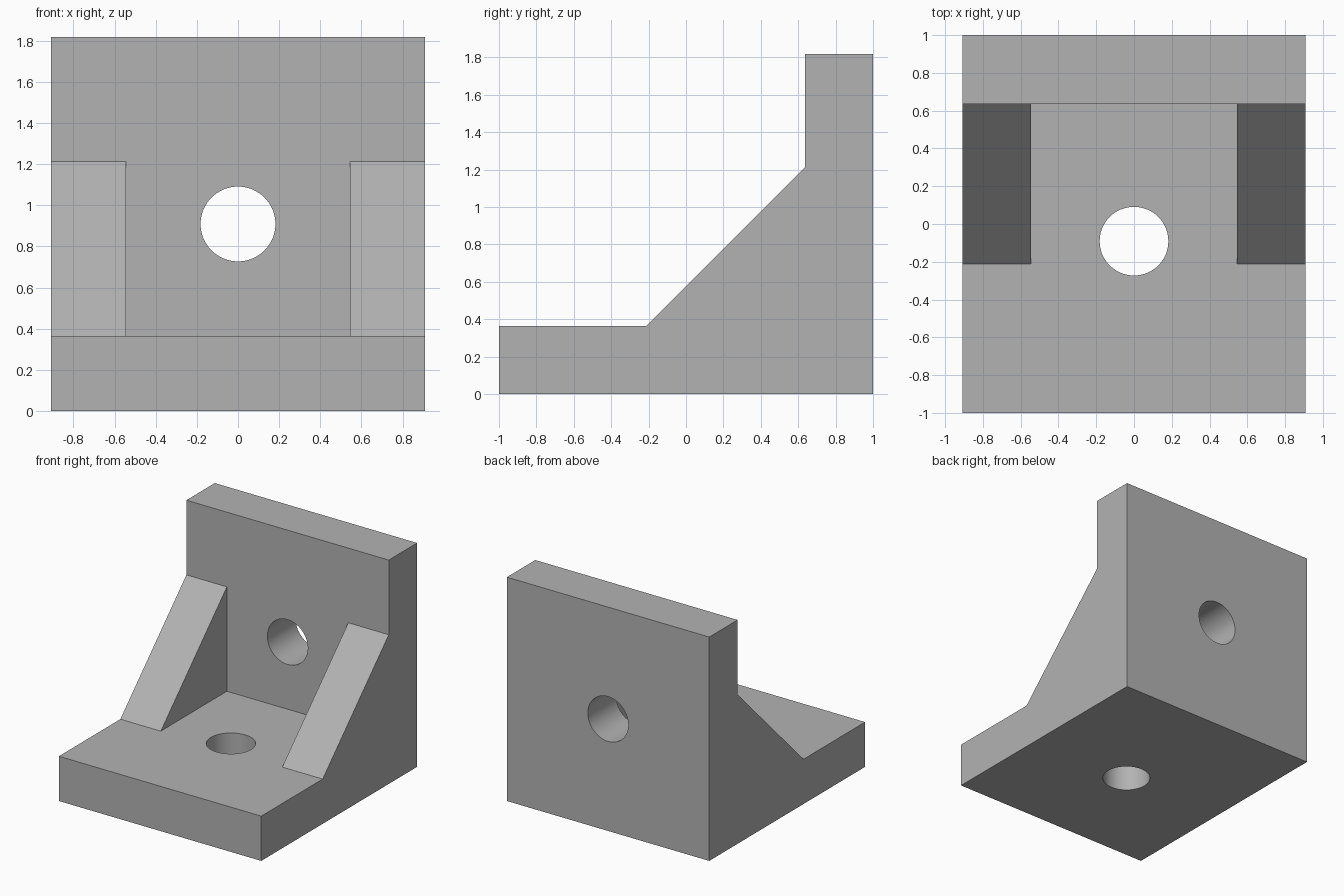
import bpy
import bmesh
from math import radians
from mathutils import Matrix, Vector

cube = bpy.data.objects.get("Cube")
if cube:
    bpy.data.objects.remove(cube, do_unlink=True)

U = 2 / 22                    # one design unit; the base is 22 units deep
HALF_W = 10 * U               # half of the bracket width
T = 4 * U                     # plate and gusset thickness
WALL_Y = 1 - T                # front of the upright plate
TOP = 20 * U
RISE = 0.848                  # gusset leg length
HOLE_R = 2 * U

grey = bpy.data.materials.new("plain_grey")
grey.use_nodes = True
colour = (0.45, 0.45, 0.45, 1)
grey.diffuse_color = colour
grey.node_tree.nodes["Principled BSDF"].inputs["Base Color"].default_value = colour


def add_object(name, bm):
    bmesh.ops.recalc_face_normals(bm, faces=bm.faces)
    mesh = bpy.data.meshes.new(name)
    bm.to_mesh(mesh)
    bm.free()
    mesh.materials.append(grey)
    obj = bpy.data.objects.new(name, mesh)
    bpy.context.collection.objects.link(obj)
    return obj


def prism(name, profile, half_width):
    """Extrude a (y, z) side profile across x."""
    bm = bmesh.new()
    face = bm.faces.new([bm.verts.new((-half_width, y, z)) for y, z in profile])
    side = bmesh.ops.extrude_face_region(bm, geom=[face])["geom"]
    verts = [v for v in side if isinstance(v, bmesh.types.BMVert)]
    bmesh.ops.translate(bm, verts=verts, vec=Vector((2 * half_width, 0, 0)))
    return add_object(name, bm)


def drill(name, centre, rotation):
    bm = bmesh.new()
    bmesh.ops.create_cone(bm, cap_ends=True, segments=64, radius1=HOLE_R,
                          radius2=HOLE_R, depth=3 * T,
                          matrix=Matrix.Translation(centre) @ rotation)
    return add_object(name, bm)


# Bracket body: base, upright plate and sloping gussets in one side profile
bracket = prism("bracket", [
    (-1, 0), (1, 0), (1, TOP), (WALL_Y, TOP), (WALL_Y, T + RISE),
    (WALL_Y - RISE, T), (-1, T)], HALF_W)

# Pocket between the two gussets, and one bolt hole through each plate
cutters = [
    prism("gusset_pocket", [(-0.6, T), (WALL_Y, T), (WALL_Y, 1.5), (-0.6, 1.5)],
          HALF_W - T),
    drill("wall_hole", (0, 1 - T / 2, 10 * U), Matrix.Rotation(radians(90), 4, "X")),
    drill("base_hole", (0, -U, T / 2), Matrix.Identity(4)),
]

bpy.ops.object.select_all(action="DESELECT")
bpy.context.view_layer.objects.active = bracket
bracket.select_set(True)
for cutter in cutters:
    cutter.hide_render = True
    cut = bracket.modifiers.new(cutter.name, "BOOLEAN")
    cut.operation = "DIFFERENCE"
    cut.solver = "EXACT"
    cut.object = cutter
    bpy.ops.object.modifier_apply(modifier=cut.name)
    bpy.data.objects.remove(cutter, do_unlink=True)

# Crisp edges with smooth hole walls
bpy.ops.object.shade_smooth_by_angle(angle=radians(30))
